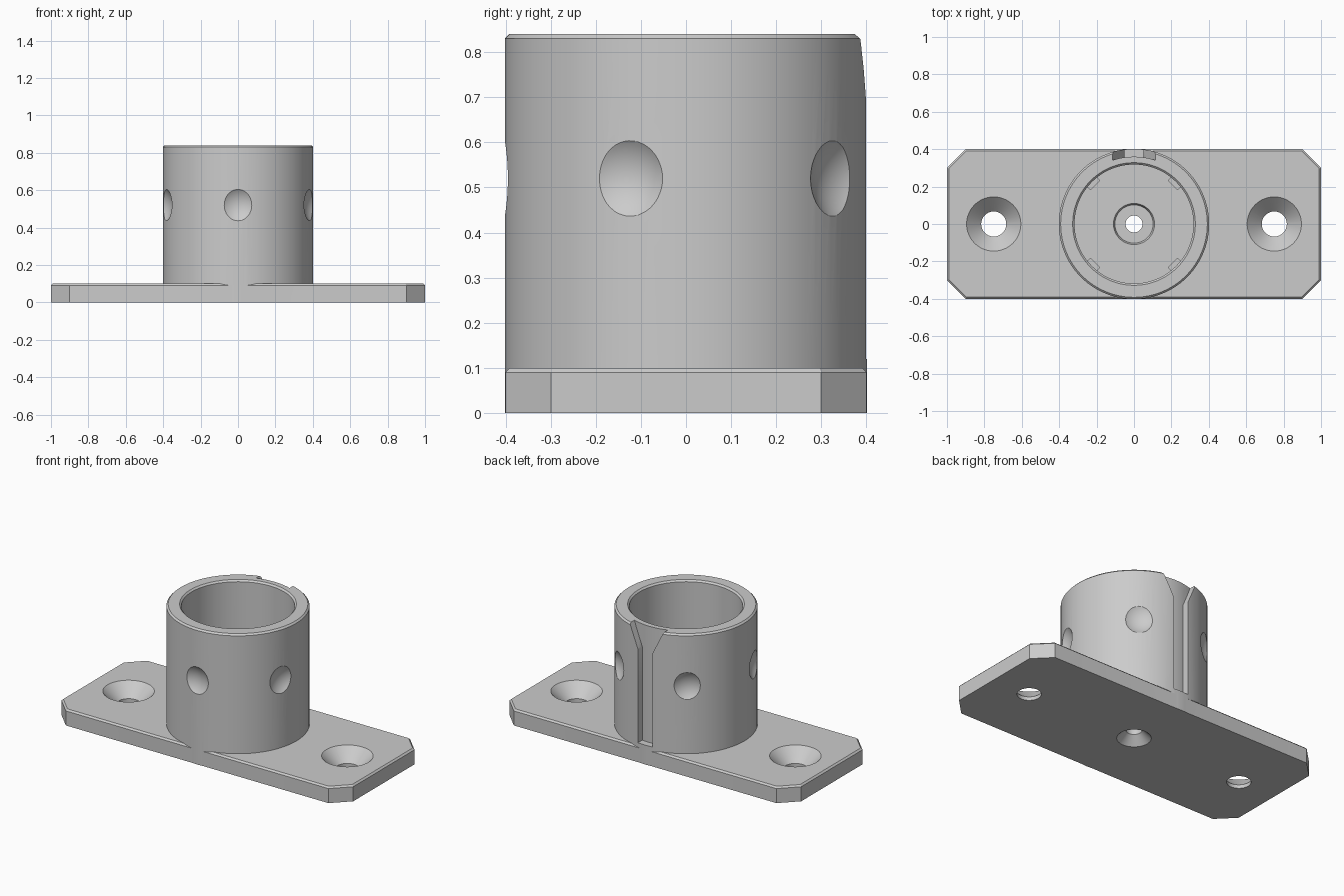
import bpy, bmesh, math
from mathutils import Matrix

if "Cube" in bpy.data.objects:
    bpy.data.objects.remove(bpy.data.objects["Cube"])

grey = bpy.data.materials.new("grey plastic")
grey.diffuse_color = (0.6, 0.6, 0.6, 1)
grey.use_nodes = True
grey.node_tree.nodes["Principled BSDF"].inputs["Base Color"].default_value = grey.diffuse_color


def make(name, bm):
    bmesh.ops.recalc_face_normals(bm, faces=bm.faces)
    mesh = bpy.data.meshes.new(name)
    bm.to_mesh(mesh)
    bm.free()
    mesh.materials.append(grey)
    ob = bpy.data.objects.new(name, mesh)
    bpy.context.collection.objects.link(ob)
    return ob


def lathe(name, profile, x=0, n=96):
    """Closed solid turned around z; the profile runs bottom to top as (radius, z)."""
    bm = bmesh.new()
    rings = [[bm.verts.new((x + r * math.cos(2 * math.pi * i / n),
                            r * math.sin(2 * math.pi * i / n), z)) for i in range(n)]
             for r, z in profile]
    for a, b in zip(rings, rings[1:]):
        for i in range(n):
            j = (i + 1) % n
            bm.faces.new((a[i], a[j], b[j], b[i]))
    bm.faces.new(rings[0])
    bm.faces.new(rings[-1])
    return make(name, bm)


def prism(name, points, to3d, shift):
    bm = bmesh.new()
    face = bm.faces.new([bm.verts.new(to3d(*p)) for p in points])
    ext = bmesh.ops.extrude_face_region(bm, geom=[face])
    bmesh.ops.translate(bm, vec=shift, verts=[v for v in ext["geom"] if isinstance(v, bmesh.types.BMVert)])
    return make(name, bm)


def combine(target, other, op):
    mod = target.modifiers.new(op, "BOOLEAN")
    mod.operation, mod.solver, mod.object = op, "EXACT", other
    bpy.context.view_layer.objects.active = target
    bpy.ops.object.modifier_apply(modifier=mod.name)
    bpy.data.objects.remove(other)


R, H, PLATE, FLOOR = 0.402, 0.84, 0.1, 0.12

# Base plate with clipped corners and a small top chamfer
X, Y, C = 1.0, 0.4, 0.1
outline = [(X - C, -Y), (X, -Y + C), (X, Y - C), (X - C, Y),
           (C - X, Y), (-X, Y - C), (-X, C - Y), (C - X, -Y)]
mount = prism("mounting_bracket", outline, lambda x, y: (x, y, 0), (0, 0, PLATE))
bm = bmesh.new()
bm.from_mesh(mount.data)
bmesh.ops.bevel(bm, geom=[e for e in bm.edges if all(v.co.z > 0.05 for v in e.verts)],
                offset=0.01, segments=1, affect="EDGES")
bm.to_mesh(mount.data)
bm.free()

# Upright socket, then its bore with chamfered lip
combine(mount, lathe("socket", [(R, 0), (R, H - 0.01), (R - 0.01, H)]), "UNION")
combine(mount, lathe("bore", [(0.318, FLOOR), (0.318, H - 0.01), (0.328, H), (0.328, 1)]), "DIFFERENCE")

# Countersunk screw holes on the wings
for x in (-0.75, 0.75):
    combine(mount, lathe("screw_hole", [(0.067, -0.1), (0.067, 0.022), (0.145, PLATE), (0.145, 0.2)],
                         x, 64), "DIFFERENCE")

# Centre hole, countersunk below and recessed above
combine(mount, lathe("centre_hole", [(0.095, -0.1), (0.095, 0), (0.045, 0.05), (0.045, 0.1),
                                     (0.102, 0.1), (0.11, FLOOR), (0.11, 0.3)], 0, 64), "DIFFERENCE")

# Five round dimples around the socket
for k in range(5):
    a = math.radians(-90 + 72 * k)
    bm = bmesh.new()
    bmesh.ops.create_uvsphere(bm, u_segments=64, v_segments=40, radius=0.14)
    bmesh.ops.translate(bm, vec=(0.514 * math.cos(a), 0.514 * math.sin(a), 0.52), verts=bm.verts)
    combine(mount, make("dimple", bm), "DIFFERENCE")

# Shallow back groove flaring out at the top, with a curved floor
flare = 0.115 + 0.065 * 0.1 / 0.14
groove = prism("groove", [(-0.05, 0.12), (0.05, 0.12), (0.05, 0.7), (flare, 0.94),
                          (-flare, 0.94), (-0.05, 0.7)],
               lambda x, z: (x, 0.2, z), (0, 0.4, 0))
combine(groove, lathe("groove_floor", [(0.36, -0.1), (0.36, 1.2)]), "DIFFERENCE")
combine(mount, groove, "DIFFERENCE")

# Four small grip pads low on the bore wall
for k in range(4):
    bm = bmesh.new()
    bmesh.ops.create_cube(bm, size=1)
    bmesh.ops.scale(bm, vec=(0.05, 0.075, 0.3), verts=bm.verts)
    bmesh.ops.translate(bm, vec=(0.317, 0, 0.26), verts=bm.verts)
    bmesh.ops.rotate(bm, cent=(0, 0, 0), matrix=Matrix.Rotation(math.radians(45 + 90 * k), 3, "Z"),
                     verts=bm.verts)
    combine(mount, make("grip_pad", bm), "UNION")

bpy.ops.object.select_all(action="DESELECT")
mount.select_set(True)
bpy.context.view_layer.objects.active = mount
bpy.ops.object.shade_smooth_by_angle(angle=math.radians(25))
